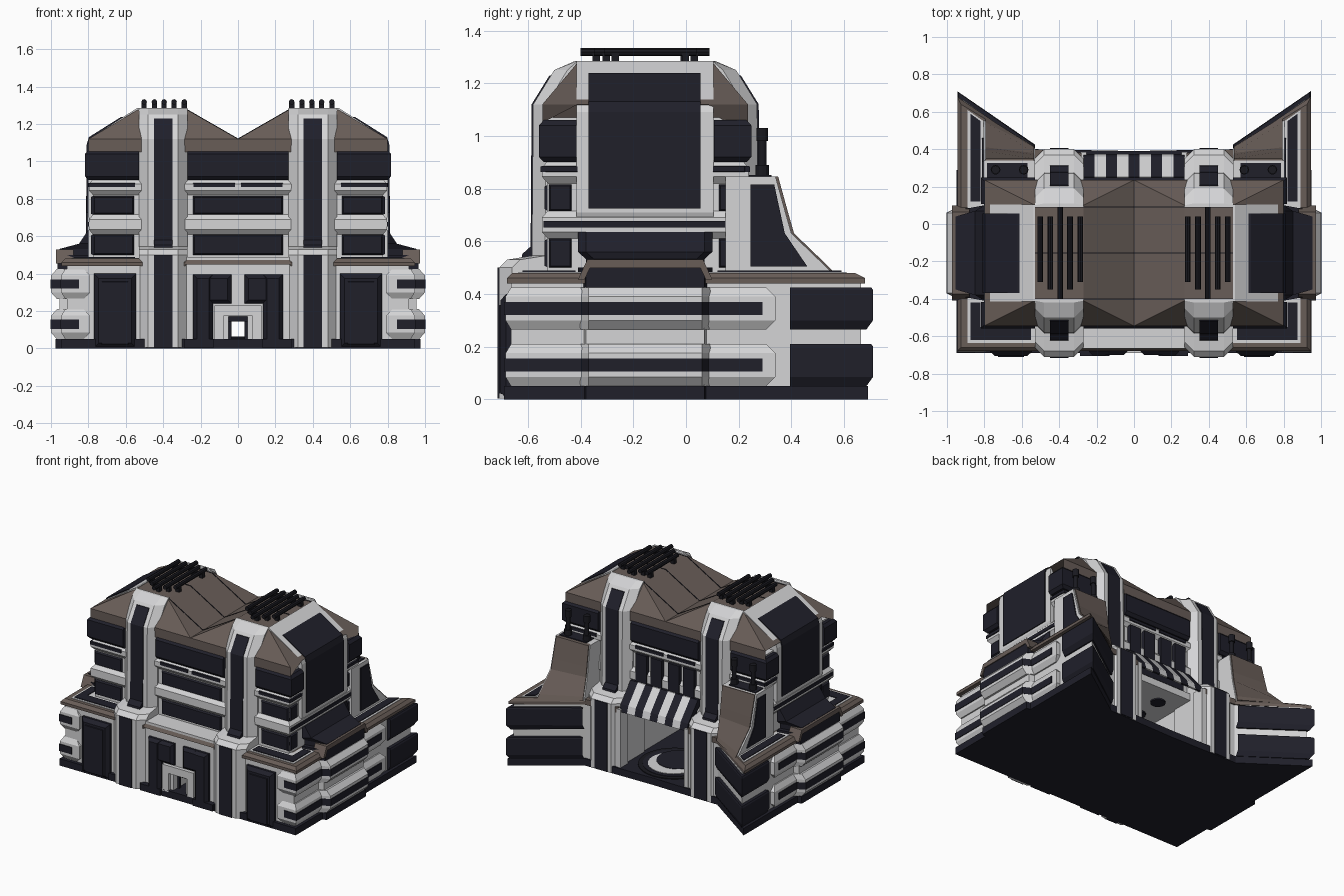
import bpy, bmesh, math
from mathutils import Matrix, Vector

if "Cube" in bpy.data.objects:
    bpy.data.objects.remove(bpy.data.objects["Cube"])

YC = -0.155  # symmetry plane of the upper building and the pillars


def material(name, rgb):
    m = bpy.data.materials.new(name)
    m.diffuse_color = (*rgb, 1)
    m.use_nodes = True
    m.node_tree.nodes["Principled BSDF"].inputs["Base Color"].default_value = m.diffuse_color
    return m


LIGHT = material("light grey", (0.66, 0.66, 0.67))
DARK = material("dark navy", (0.014, 0.014, 0.023))
BROWN = material("warm brown", (0.14, 0.11, 0.097))
BLACK = material("near black", (0.010, 0.010, 0.014))


def finish(bm, name, mat, mirror=""):
    """Mirror over x = 0 and / or y = YC, then make the object."""
    for axis in mirror:
        geo = bmesh.ops.duplicate(bm, geom=bm.verts[:] + bm.edges[:] + bm.faces[:])["geom"]
        for v in geo:
            if isinstance(v, bmesh.types.BMVert):
                if axis == "x":
                    v.co.x = -v.co.x
                else:
                    v.co.y = 2 * YC - v.co.y
    bmesh.ops.recalc_face_normals(bm, faces=bm.faces[:])
    me = bpy.data.meshes.new(name)
    bm.to_mesh(me)
    bm.free()
    me.materials.append(mat)
    ob = bpy.data.objects.new(name, me)
    bpy.context.collection.objects.link(ob)
    return ob


def loft(name, rings, mat, mirror=""):
    bm = bmesh.new()
    vs = [[bm.verts.new(p) for p in r] for r in rings]
    n = len(rings[0])
    for a, b in zip(vs, vs[1:]):
        for i in range(n):
            bm.faces.new((a[i], a[(i + 1) % n], b[(i + 1) % n], b[i]))
    bm.faces.new(vs[0][::-1])
    bm.faces.new(vs[-1])
    return finish(bm, name, mat, mirror)


def rect(x0, x1, y0, y1, z):
    return [(x0, y0, z), (x1, y0, z), (x1, y1, z), (x0, y1, z)]


def box(name, x0, x1, y0, y1, z0, z1, mat, mirror=""):
    return loft(name, [rect(x0, x1, y0, y1, z0), rect(x0, x1, y0, y1, z1)], mat, mirror)


def plan(name, pts, z0, z1, mat, mirror="x"):
    return loft(name, [[(x, y, z) for x, y in pts] for z in (z0, z1)], mat, mirror)


def front_pad(name, x0, x1, z0, z1, yb, yf, c, mat, mirror="x"):
    """Raised panel facing the front, edges chamfered by c."""
    r = lambda y, d: [(x0 + d, y, z0 + d), (x1 - d, y, z0 + d), (x1 - d, y, z1 - d), (x0 + d, y, z1 - d)]
    return loft(name, [r(yb, 0), r((yb + yf) / 2, 0), r(yf, c)], mat, mirror)


def side_pad(name, y0, y1, z0, z1, xb, xf, c, mat, mirror="x"):
    r = lambda x, d: [(x, y0 + d, z0 + d), (x, y1 - d, z0 + d), (x, y1 - d, z1 - d), (x, y0 + d, z1 - d)]
    return loft(name, [r(xb, 0), r((xb + xf) / 2, 0), r(xf, c)], mat, mirror)


def cylinder(name, p, q, r, mat, mirror="", seg=12):
    p, q = Vector(p), Vector(q)
    rot = (q - p).to_track_quat("Z", "Y").to_matrix().to_4x4()
    bm = bmesh.new()
    bmesh.ops.create_cone(bm, cap_ends=True, segments=seg, radius1=r, radius2=r, depth=(q - p).length,
                          matrix=Matrix.Translation((p + q) / 2) @ rot)
    return finish(bm, name, mat, mirror)


# --- ground storey -------------------------------------------------------
plan("plinth", [(0, -.69), (.945, -.69), (.945, .69), (.53, .40), (0, .39)], 0, .05, DARK)
plan("lower_wall", [(.28, -.665), (.915, -.665), (.915, .665), (.53, .39), (.28, .38)], .04, .44, LIGHT)
box("front_wall", .08, .29, -.665, -.5, .04, .44, LIGHT, "x")
box("front_wall_lintel", -.08, .08, -.665, -.5, .17, .44, LIGHT)
box("room_ceiling", -.29, .29, -.665, .25, .44, .49, LIGHT)
ledge = lambda i, z: [(.28, -.68 + i, z), (.945 - i, -.68 + i, z), (.945 - i, .68 - 2 * i, z), (.53, .40, z), (.28, .38, z)]
loft("brown_ledge", [ledge(0, .44), ledge(0, .46), ledge(.02, .48)], BROWN, "x")
loft("front_ledge", [rect(-.29, .29, -.68, -.5, .45), rect(-.29, .29, -.66, -.5, .48)], BROWN)
plan("terrace_rim", [(0, -.635), (.89, -.635), (.89, .61), (.79, .54), (.79, -.5), (0, -.5)], .478, .484, LIGHT)
for x0, x1 in ((.015, .24), (.55, .875)):
    box("terrace_panel", x0, x1, -.62, -.55, .48, .489, DARK, "x")
box("terrace_side_panel_front", .82, .875, -.6, -.42, .48, .489, DARK, "x")
plan("terrace_side_panel_back", [(.82, .12), (.875, .12), (.875, .59), (.82, .55)], .48, .489, DARK)

for z in (.05, .265):
    # corner bands, their stripes, the side bay and the wing bands
    band = [(z, .035), (z + .035, 0), (z + .125, 0), (z + .16, .035)]
    loft("corner_band", [rect(.79 + i, .945 - i * .6, -.685 + i * .6, .34 - i, h) for h, i in band], LIGHT, "x")
    box("corner_band_stripe", .85, .95, -.69, .29, z + .055, z + .105, DARK, "x")
    bay = lambda x, h: [(.88, -.43, h), (x, -.37, h), (x, .06, h), (.88, .12, h)]
    loft("bay_band", [bay(1 - i * .9, h) for h, i in band], LIGHT, "x")
    loft("bay_stripe", [bay(1.003, h) for h in (z + .055, z + .105)], DARK, "x")
    wing = lambda i, h: [(.6, .4, h), (.945 - i, .395, h), (.945 - i, .71 - 1.2 * i, h), (.53, .425 - i, h)]
    loft("wing_band", [wing(i * .6, h) for h, i in ((z, .035), (z + .035, 0), (z + .15, 0), (z + .16, .01))], DARK, "x")
bayp = lambda x, d, h: [(.8, -.41 + d, h), (x, -.38 + d, h), (x, .07 - d, h), (.8, .10 - d, h)]
loft("bay_plinth", [bayp(.975, 0, 0), bayp(.975, 0, .05)], DARK, "x")
loft("bay_wall", [bayp(.955, 0, .05), bayp(.955, 0, .44)], LIGHT, "x")
loft("bay_base", [bayp(.965, 0, .425), bayp(.965, 0, .50)], DARK, "x")
arch = [(-.41, .455), (-.385, .455), (-.365, .498), (.055, .498), (.075, .455), (.10, .455), (.065, .53), (-.375, .53)]
loft("bay_ledge", [[(x, y, z) for y, z in arch] for x in (.88, .972)], BROWN, "x")
loft("bay_roof", [bayp(.955, .03, .50), bayp(.955, .03, .532), bayp(.85, .0, .56), bayp(.80, .0, .635)], DARK, "x")

# front doors and the stepped window surround
front_pad("front_door", .545, .77, .003, .40, -.66, -.705, .025, DARK)
front_pad("door_panel", .585, .73, .02, .36, -.69, -.71, .004, DARK)
front_pad("surround_post", .135, .24, .03, .395, -.66, -.705, .02, DARK)
front_pad("surround_arm", .035, .235, .24, .395, -.66, -.70, .02, DARK)
box("front_step", .13, .29, -.705, -.66, .003, .05, DARK, "x")
box("window_frame_side", .075, .125, -.69, -.6, .04, .23, LIGHT, "x")
box("window_frame_top", -.125, .125, -.69, -.6, .175, .23, LIGHT)
box("window_inner_frame", .05, .08, -.665, -.5, .04, .18, LIGHT, "x")
box("window_bar", -.07, .07, -.64, -.62, .145, .172, DARK)
box("window_post", .035, .052, -.62, -.6, .04, .16, DARK, "x")

# --- pillars, front and back ---------------------------------------------
levels = [(.004, -.71, .05), (.5, -.71, .05), (.53, -.68, .05), (.545, -.585, .05),
          (1.12, -.58, .05), (1.25, -.50, .05), (1.285, -.42, .01)]
loft("pillar", [[(.27, -.40, z), (.27, y + c, z), (.32, y, z), (.48, y, z), (.53, y + c, z), (.53, -.40, z)]
                for z, y, c in levels], LIGHT, "xy")
box("pillar_lower_stripe", .35, .45, -.716, -.66, .004, .50, DARK, "xy")
loft("pillar_upper_stripe", [rect(.35, .45, y - .006, y + .04, z) for z, y in
                             ((.53, -.62), (.552, -.615), (.58, -.584), (1.12, -.58), (1.23, -.512))], DARK, "xy")

# --- upper storeys -------------------------------------------------------
box("upper_body", -.775, .775, -.525, .215, .47, 1.07, LIGHT)
for z0, z1 in ((.61, .715), (.82, .905)):
    loft("light_ledge", [rect(-.775 - d, .775 + d, -.525 - d, .215 + d, z)
                         for z, d in ((z0, 0), (z0 + .025, .022), (z1 - .025, .022), (z1, 0))], LIGHT)
cor = ((.9, 0), (.92, .018), (1.04, .018), (1.06, 0))
loft("centre_cornice", [rect(-.27, .27, -.54 - d, -.45, z) for z, d in cor], DARK, "y")
loft("corner_cornice", [rect(.53, .80 + d, -.54 - d, -.416, z) for z, d in cor], DARK, "xy")
for z0, z1 in ((.5, .61), (.715, .815)):
    if z0 < .6:
        front_pad("centre_window", -.24, .24, z0, z1, -.51, -.538, .008, DARK, "y")
    else:
        front_pad("centre_window", -.24, .24, z0, z1, -.51, -.538, .008, DARK)
    front_pad("outer_window", .555, .775, z0, z1, -.51, -.538, .008, DARK, "xy")
    side_pad("side_window", -.52, -.435, z0, z1, .765, .787, .006, DARK, "xy")
front_pad("thin_strip_inner", .015, .24, .862, .886, -.53, -.553, .002, DARK, "xy")
front_pad("thin_strip_outer", .55, .80, .862, .886, -.53, -.553, .002, DARK, "xy")
side_pad("thin_strip_side", -.535, -.41, .862, .886, .78, .803, .002, DARK, "xy")
box("side_long_strip", .78, .803, -.54, .20, .652, .676, DARK, "x")

# large side frame with folded dark panel
prof = lambda y: [(.53, y, .68), (.79, y, .68), (.802, y, .71), (.802, y, 1.09), (.79, y, 1.125), (.54, y, 1.285), (.53, y, 1.285)]
loft("side_frame", [prof(-.415), prof(.105)], LIGHT, "x")
pan = lambda y: [(.58, y, .725), (.809, y, .725), (.809, y, 1.09), (.797, y, 1.13), (.625, y, 1.238), (.58, y, 1.238)]
loft("side_panel", [pan(-.37), pan(.055)], DARK, "x")

# butterfly roof: slope cells are split from their highest corner
xs = [-.80, -.53, -.27, 0, .27, .53, .80]
top = [1.12, 1.28, 1.275, 1.12, 1.275, 1.28, 1.12]
rows = [(-.545, 1.05), (-.545, 1.12), (-.41, 0), (.10, 0), (.235, 1.12), (.235, 1.05)]
bm = bmesh.new()
g = [[bm.verts.new((x, y, z or t)) for x, t in zip(xs, top)] for y, z in rows]
for a, b in zip(g, g[1:]):
    for i in range(6):
        q = [a[i], a[i + 1], b[i + 1], b[i]]
        k = max(range(4), key=lambda j: q[j].co.z)
        q = q[k:] + q[:k]
        bm.faces.new(q[:3])
        bm.faces.new((q[0], q[2], q[3]))
bmesh.ops.holes_fill(bm, edges=[e for e in bm.edges if e.is_boundary])
finish(bm, "roof", BROWN)
seam = lambda y: [(0, y, 1.12), (.27, y, 1.275), (.53, y, 1.28), (.53, y, 1.283), (.27, y, 1.278), (0, y, 1.123)]
for y in (-.4, YC, .09):
    loft("roof_seam", [seam(y - .003), seam(y + .003)], BLACK, "x")

# roof rails
for x, y0, y1 in ((.287, -.31, .04), (.342, -.35, .04), (.395, -.40, .09), (.447, -.35, .04), (.502, -.31, .04)):
    cylinder("roof_rail", (x, y0, 1.318), (x, y1, 1.318), .015, BLACK, "x", 8)
    for t in (.12, .88):
        y = y0 + (y1 - y0) * t
        box("rail_foot", x - .014, x + .014, y - .014, y + .014, 1.26, 1.315, BLACK, "x")

# --- rear fins with vents ------------------------------------------------
fin = [(.47, .405, .565), (.50, .40, .535), (.63, .37, .40), (.70, .36, .38), (.845, .34, .34)]
loft("rear_fin", [[(.53, .15, z), (.805, .15, z), (.805, yo, z), (.53, yi, z)] for z, yi, yo in fin], LIGHT, "x")
loft("fin_slope", [[(.54, yi - .02, z), (.79, yo - .02, z), (.795, yo + .01, z), (.535, yi + .01, z)]
                   for z, yi, yo in fin], BROWN, "x")
side = [(.245, .505), (.46, .505), (.375, .63), (.335, .815), (.245, .815)]
loft("fin_side_panel", [[(x, y, z) for y, z in side] for x in (.80, .812)], DARK, "x")
box("fin_top_panel", .57, .785, .24, .325, .84, .852, DARK, "x")
for x in (.59, .74):
    cylinder("vent_base", (x, .29, .85), (x, .29, .89), .026, BLACK, "x")
    cylinder("vent_post", (x, .29, .88), (x, .29, 1.0), .015, BLACK, "x")
    cylinder("vent_cap", (x, .29, .98), (x, .29, 1.03), .022, BLACK, "x")

# --- rear entrance -------------------------------------------------------
for i in range(9):
    x = -.27 + i * .06
    arc = [(.21, .63), (.25, .63), (.36, .50), (.375, .45), (.36, .45), (.345, .49), (.21, .59)]
    loft("awning_stripe", [[(u, y, z) for y, z in arc] for u in (x, x + .06)], LIGHT if i % 2 else DARK)
for x in (-.235, -.115, .025, .145):
    box("rear_window", x, x + .09, .2, .243, .62, .83, DARK)
box("door_jamb", .255, .285, .30, .385, .04, .47, LIGHT, "x")
cylinder("landing_pad", (0, .13, .04), (0, .13, .056), .24, BLACK, "", 32)
cylinder("pad_disc", (0, .13, .04), (0, .13, .059), .21, DARK, "", 32)
cylinder("pad_crescent", (0, .14, .04), (0, .14, .062), .17, LIGHT, "", 32)
cylinder("pad_crescent_inner", (0, .085, .04), (0, .085, .065), .145, DARK, "", 32)
for y in (-.3, -.1, .1):
    cylinder("ceiling_lamp", (.12, y, .43), (.12, y, .445), .05, DARK, "x", 16)
